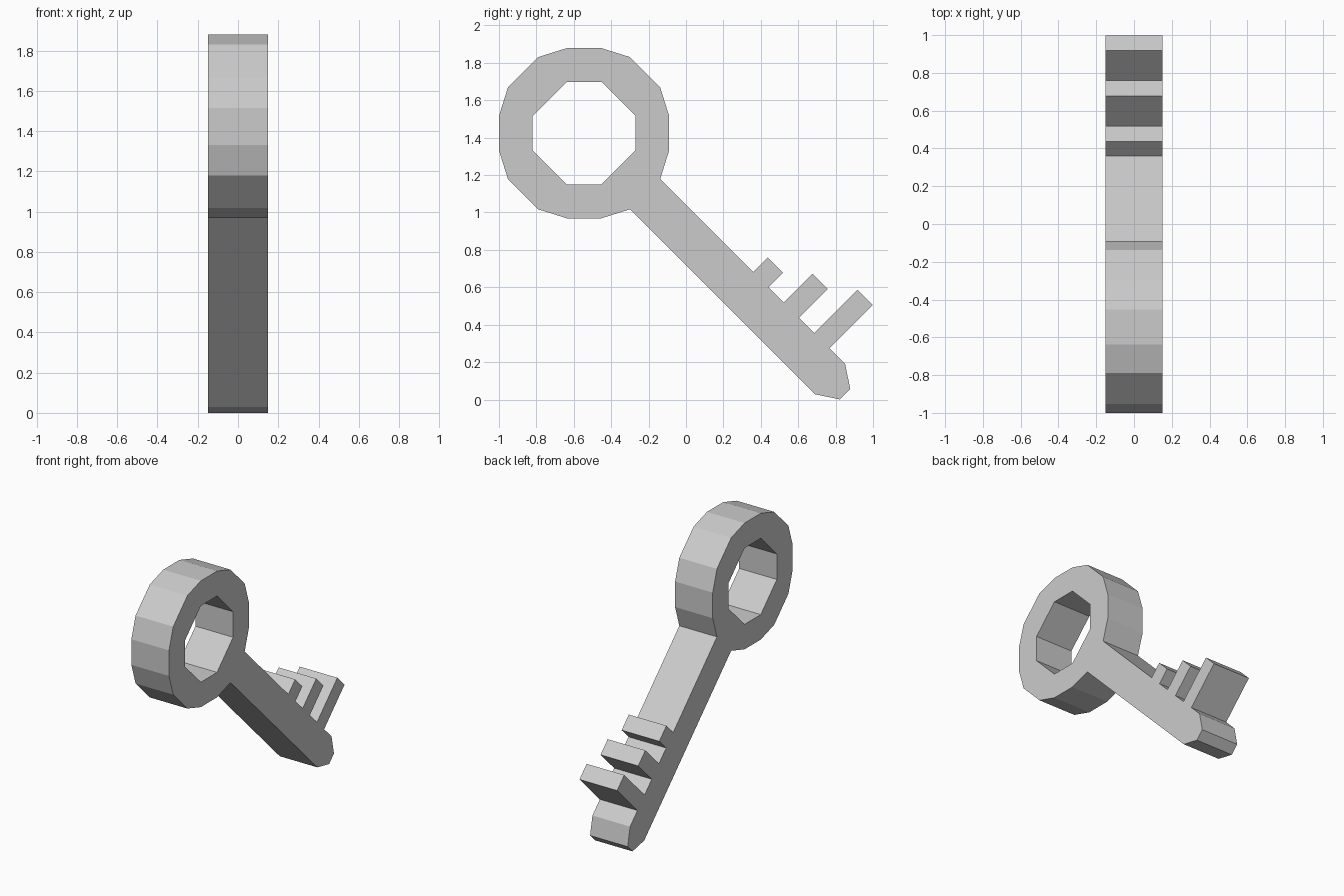
import bpy, bmesh
from math import sqrt

if "Cube" in bpy.data.objects:
    bpy.data.objects.remove(bpy.data.objects["Cube"])

HALF = 0.15                 # half thickness along x
CY, CZ = -0.545, 1.424      # centre of the ring


def quarter_turns(points):
    """Repeat a run of points four times, turning 90 degrees each time."""
    out = []
    for _ in range(4):
        out += points
        points = [(-z, y) for y, z in points]
    return out


def along(a, b):
    """Distance along the diagonal shaft and across it -> y, z offset."""
    return ((a + b) / sqrt(2), (b - a) / sqrt(2))


# Ring outside (16 sides, one replaced by the shaft) and octagonal hole
outline = quarter_turns([(0.407, -0.245), (0.455, -0.092), (0.455, 0.092), (0.407, 0.245)])
hole = quarter_turns([(0.275, -0.092), (0.275, 0.092)])

# Shaft with a chamfered tip
W = 0.114
outline += [along(a, b) for a, b in [(1.86, -W), (1.974, -0.039), (1.974, 0.039), (1.86, W)]]

# Three teeth, longest nearest the tip
for i in (2, 1, 0):
    a, h = 1.165 + 0.2305 * i, 0.224 + 0.109 * i
    outline += [along(*p) for p in [(a + 0.115, W), (a + 0.115, h), (a, h), (a, W)]]

# Fill the profile with its hole and extrude it to a solid
bm = bmesh.new()
edges = []
for loop in (outline, hole):
    vs = [bm.verts.new((-HALF, CY + y, CZ + z)) for y, z in loop]
    edges += [bm.edges.new((v, vs[(i + 1) % len(vs)])) for i, v in enumerate(vs)]
bmesh.ops.triangle_fill(bm, edges=edges, use_beauty=True)
ext = bmesh.ops.extrude_face_region(bm, geom=bm.faces[:], use_keep_orig=True)
bmesh.ops.translate(bm, vec=(2 * HALF, 0, 0),
                    verts=[g for g in ext["geom"] if isinstance(g, bmesh.types.BMVert)])
bmesh.ops.recalc_face_normals(bm, faces=bm.faces[:])

mesh = bpy.data.meshes.new("key")
bm.to_mesh(mesh)
bm.free()
bpy.context.collection.objects.link(bpy.data.objects.new("key", mesh))
